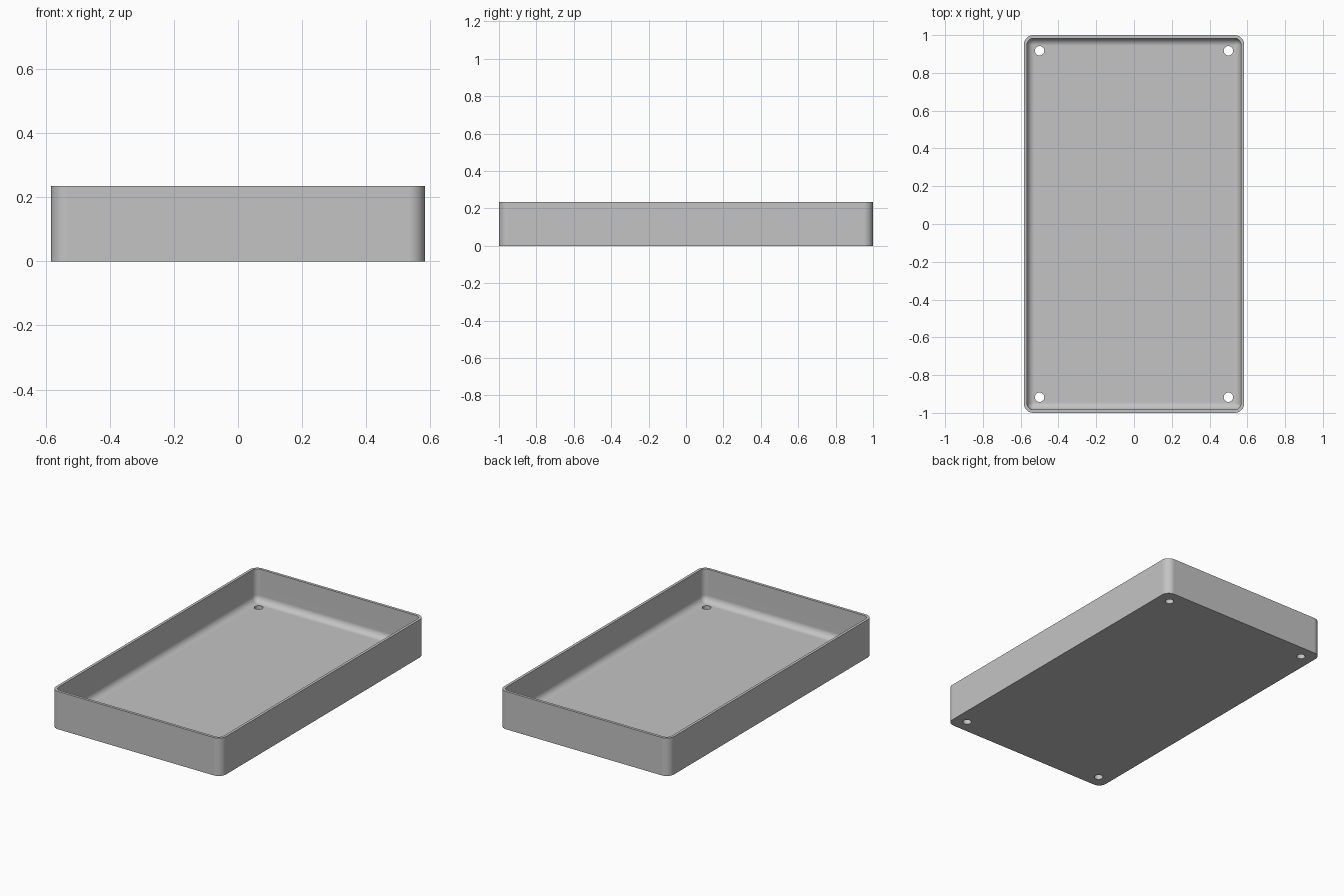
import bpy
import bmesh
from math import cos, sin, pi

if "Cube" in bpy.data.objects:
    bpy.data.objects.remove(bpy.data.objects["Cube"], do_unlink=True)

HALF_X, HALF_Y, HEIGHT = 0.583, 1.0, 0.235
CORNER, WALL, FLOOR, FILLET = 0.05, 0.017, 0.033, 0.04
HOLE_X, HOLE_Y, HOLE_R = 0.5, 0.917, 0.025

grey = bpy.data.materials.new("light grey")
grey.use_nodes = True
colour = (0.55, 0.55, 0.55, 1)
grey.diffuse_color = colour
grey.node_tree.nodes["Principled BSDF"].inputs["Base Color"].default_value = colour


def rounded_loop(bm, inset, z, steps=10):
    """Ring of vertices around a rounded rectangle."""
    r = max(CORNER - inset, 0.004)
    cx, cy = HALF_X - inset - r, HALF_Y - inset - r
    ring = []
    for quarter, (sx, sy) in enumerate([(1, 1), (-1, 1), (-1, -1), (1, -1)]):
        for i in range(steps + 1):
            a = (quarter + i / steps) * pi / 2
            ring.append(bm.verts.new((sx * cx + r * cos(a), sy * cy + r * sin(a), z)))
    return ring


# Tray section: outer wall, rim, inner wall, then a cove down to the floor
profile = [(0, 0), (0, HEIGHT), (WALL, HEIGHT)]
for i in range(9):
    a = i / 8 * pi / 2
    profile.append((WALL + FILLET * (1 - cos(a)), FLOOR + FILLET * (1 - sin(a))))

bm = bmesh.new()
rings = [rounded_loop(bm, inset, z) for inset, z in profile]
for low, high in zip(rings, rings[1:]):
    n = len(low)
    for i in range(n):
        j = (i + 1) % n
        bm.faces.new((low[i], low[j], high[j], high[i]))
bm.faces.new(rings[0][::-1])
bm.faces.new(rings[-1])
bmesh.ops.recalc_face_normals(bm, faces=bm.faces)
mesh = bpy.data.meshes.new("tray")
bm.to_mesh(mesh)
bm.free()
mesh.materials.append(grey)
tray = bpy.data.objects.new("tray", mesh)
bpy.context.collection.objects.link(tray)

# Four screw holes through the floor
cutters = []
for sx in (-1, 1):
    for sy in (-1, 1):
        bpy.ops.mesh.primitive_cylinder_add(
            vertices=32, radius=HOLE_R, depth=0.2,
            location=(sx * HOLE_X, sy * HOLE_Y, 0))
        cutter = bpy.context.object
        cutter.name = "hole_cutter"
        cutter.hide_render = True
        cutter.data.materials.append(grey)
        cutters.append(cutter)
        cut = tray.modifiers.new("screw hole", "BOOLEAN")
        cut.operation = "DIFFERENCE"
        cut.solver = "EXACT"
        cut.object = cutter

bpy.ops.object.select_all(action="DESELECT")
tray.select_set(True)
bpy.context.view_layer.objects.active = tray
for name in [m.name for m in tray.modifiers]:
    bpy.ops.object.modifier_apply(modifier=name)
for cutter in cutters:
    bpy.data.objects.remove(cutter, do_unlink=True)

# Smooth corners and cove, flat floor and walls
bpy.ops.object.shade_smooth_by_angle(angle=pi / 6)
weighted = tray.modifiers.new("flat floor shading", "WEIGHTED_NORMAL")
weighted.keep_sharp = True
